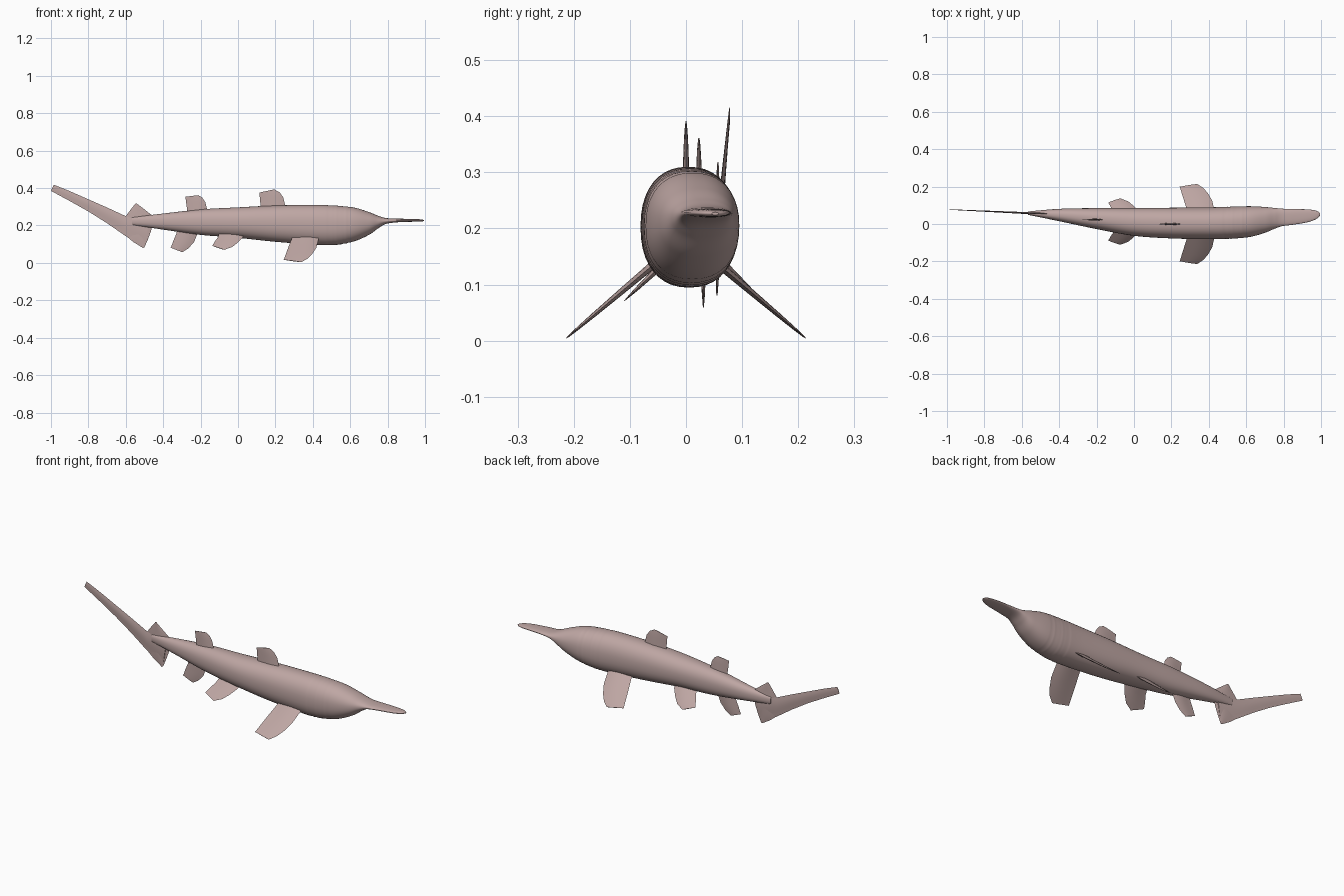
import bpy, bmesh, math
from mathutils import Vector

if "Cube" in bpy.data.objects:
    bpy.data.objects.remove(bpy.data.objects["Cube"])

skin = bpy.data.materials.new("pink grey skin")
skin.diffuse_color = (0.52, 0.385, 0.37, 1)
skin.use_nodes = True
skin.node_tree.nodes["Principled BSDF"].inputs["Base Color"].default_value = skin.diffuse_color


def finish(bm, name, angle):
    bmesh.ops.recalc_face_normals(bm, faces=bm.faces)
    me = bpy.data.meshes.new(name)
    bm.to_mesh(me)
    bm.free()
    me.materials.append(skin)
    ob = bpy.data.objects.new(name, me)
    bpy.context.collection.objects.link(ob)
    bpy.context.view_layer.objects.active = ob
    ob.select_set(True)
    bpy.ops.object.shade_smooth_by_angle(angle=math.radians(angle))
    ob.select_set(False)
    return ob


def catmull(pts, steps):
    """Smooth curve through rows of numbers."""
    v = [Vector(p) for p in pts]
    v = [v[0]] + v + [v[-1]]
    out = []
    for i in range(1, len(v) - 2):
        a, b, c, d = v[i - 1:i + 3]
        for s in range(steps):
            t = s / steps
            out.append(0.5 * (2 * b + (c - a) * t + (2 * a - 5 * b + 4 * c - d) * t * t
                              + (3 * b - a - 3 * c + d) * t ** 3))
    return out + [v[-1]]


# Body and flat snout: x, top z, bottom z, and pairs of centre y, half width
HEIGHT = [(-.567, .243, .203), (-.4, .264, .178), (-.2, .286, .150), (0, .297, .134), (.2, .307, .113),
          (.4, .310, .098), (.52, .307, .096), (.62, .296, .115), (.70, .272, .150), (.75, .252, .185),
          (.79, .240, .208), (.85, .237, .217), (.93, .235, .220), (.975, .233, .221), (.995, .229, .224)]
WIDTH = [(.058, .009), (.048, .033), (.029, .056), (.011, .074), (.005, .082),
         (.004, .085), (.007, .086), (.013, .082), (.022, .069), (.030, .056),
         (.035, .047), (.038, .042), (.044, .034), (.049, .022), (.052, .006)]
N = 40
bm = bmesh.new()
rings = []
zs = catmull(HEIGHT, 10)
ys = catmull([(c, w, 0) for c, w in WIDTH], 10)
for h, w in zip(zs, ys):
    x, cz, hz = h.x, (h.y + h.z) / 2, (h.y - h.z) / 2
    # shallow gill grooves behind the head
    g = 1 - 0.014 * max(0, math.sin((x - .48) / .026 * 2 * math.pi)) if .48 < x < .61 else 1
    ring = []
    for i in range(N):
        a = 2 * math.pi * i / N
        c, s = math.cos(a), math.sin(a)
        ring.append(bm.verts.new((x, w.x + w.y * g * math.copysign(abs(c) ** .88, c),
                                  cz + hz * g * math.copysign(abs(s) ** .88, s))))
    rings.append(ring)
for a, b in zip(rings, rings[1:]):
    for i in range(N):
        j = (i + 1) % N
        bm.faces.new((a[i], a[j], b[j], b[i]))
bm.faces.new(rings[0])
bm.faces.new(rings[-1])
finish(bm, "body", 40)


def fin(name, sections, normal, thick):
    """Fin from (rear, front) point pairs root to tip, with a lens section that thins outward."""
    K = 8
    n = Vector(normal).normalized()
    bm = bmesh.new()
    rows = []
    for k, (p, q) in enumerate(sections):
        p, q = Vector(p), Vector(q)
        h = thick * (1 - .8 * k / (len(sections) - 1)) / 2
        up = [p.lerp(q, i / K) + n * h * math.sin(math.pi * (i / K) ** 1.3) for i in range(K + 1)]
        dn = [p.lerp(q, i / K) - n * h * math.sin(math.pi * (i / K) ** 1.3) for i in range(K - 1, 0, -1)]
        rows.append([bm.verts.new(v) for v in up + dn])
    m = len(rows[0])
    for a, b in zip(rows, rows[1:]):
        for i in range(m):
            j = (i + 1) % m
            bm.faces.new((a[i], a[j], b[j], b[i]))
    bm.faces.new(rows[0])
    bm.faces.new(rows[-1])
    return finish(bm, name, 50)


def upright(name, pairs, y, thick):
    """Vertical fin from (x, z, x, z) rows at depth y."""
    fin(name, [((a, y, b), (c, y, d)) for a, b, c, d in pairs], (0, 1, 0), thick)


upright("first_dorsal_fin", [(.12, .28, .265, .28), (.12, .31, .252, .31), (.117, .345, .242, .35),
                             (.115, .367, .222, .378), (.114, .376, .193, .393)], 0, .014)
upright("second_dorsal_fin", [(-.268, .25, -.16, .25), (-.272, .285, -.165, .285), (-.277, .32, -.175, .325),
                              (-.28, .345, -.19, .348), (-.281, .354, -.212, .362)], .023, .014)
upright("anal_fin", [(-.32, .20, -.21, .19), (-.33, .155, -.217, .155), (-.345, .12, -.235, .112),
                     (-.356, .09, -.265, .078), (-.361, .082, -.298, .057)], .031, .014)


def paired(name, rows, cy, y0, z0, dy, dz):
    """Left and right fins; rows hold rear x, rear span, front x, front span."""
    for side, label in ((-1, "right_"), (1, "left_")):
        pt = lambda x, s: (x, cy + side * (y0 + dy * s), z0 + dz * s)
        fin(label + name, [(pt(a, s), pt(b, t)) for a, s, b, t in rows], (0, -side * dz, dy), .016)


paired("pectoral_fin", [(.295, -.2, .435, -.2), (.285, .05, .43, .05), (.27, .35, .418, .40),
                        (.256, .65, .395, .67), (.248, .83, .37, .86), (.244, .90, .338, 1)],
       0, .065, .13, .149, -.126)
paired("pelvic_fin", [(-.10, -.35, .04, -.35), (-.108, 0, .025, 0), (-.123, .30, 0, .40),
                      (-.134, .58, -.03, .76), (-.138, .68, -.073, 1)],
       .013, .055, .136, .069, -.066)


# Tail: long upper blade and short lower lobe, leaning sideways toward the tip
def ty(x):
    return .055 + max(0, -.5 - x) * .046


def tail(name, rows, thick):
    fin(name, [((a, ty(a), b), (c, ty(c), d)) for a, b, c, d in rows], (0, 1, 0), thick)


tail("tail_upper_blade", [(-.50, .085, -.47, .25), (-.60, .143, -.60, .25), (-.70, .212, -.70, .296),
                          (-.80, .275, -.80, .340), (-.90, .331, -.90, .384), (-1.0, .385, -.985, .418)], .012)
tail("tail_lower_lobe", [(-.60, .24, -.455, .23), (-.60, .145, -.465, .17), (-.56, .112, -.483, .122),
                         (-.508, .08, -.500, .084)], .012)
tail("tail_top_lobe", [(-.60, .20, -.455, .22), (-.60, .25, -.463, .257), (-.573, .286, -.505, .29),
                       (-.547, .319, -.540, .316)], .012)
